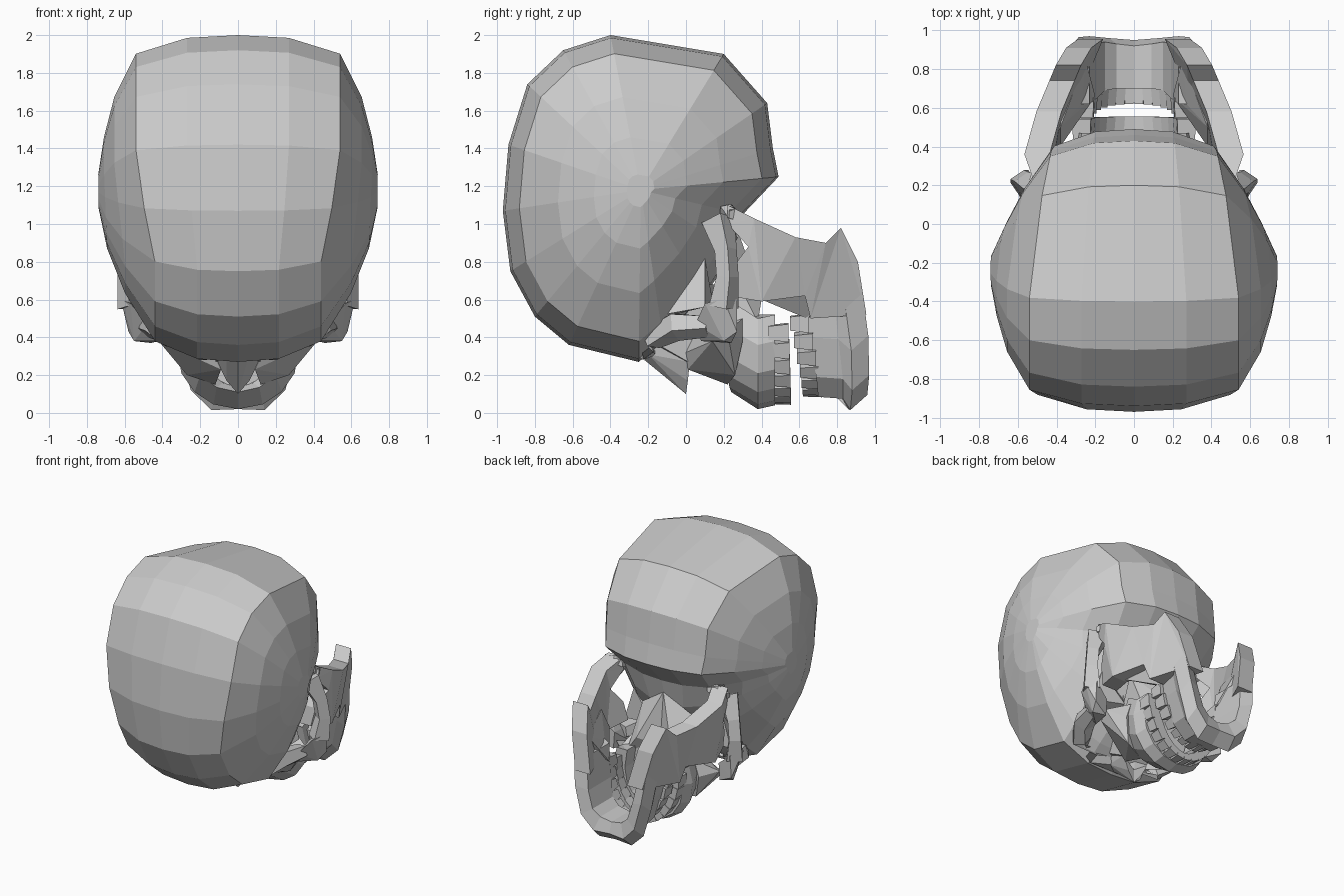
import bpy, bmesh, math
from mathutils import Vector, Matrix

if "Cube" in bpy.data.objects:
    bpy.data.objects.remove(bpy.data.objects["Cube"])


def finish(name, bm, mirror=True):
    bmesh.ops.recalc_face_normals(bm, faces=bm.faces)
    me = bpy.data.meshes.new(name)
    bm.to_mesh(me)
    bm.free()
    ob = bpy.data.objects.new(name, me)
    bpy.context.collection.objects.link(ob)
    if mirror:
        ob.modifiers.new("mirror", 'MIRROR').use_mirror_merge = False
    return ob


def loft(name, sections, mirror=True):
    bm = bmesh.new()
    rings = [[bm.verts.new(p) for p in s] for s in sections]
    n = len(rings[0])
    for a, b in zip(rings, rings[1:]):
        for i in range(n):
            j = (i + 1) % n
            bm.faces.new((a[i], a[j], b[j], b[i]))
    bm.faces.new(rings[0])
    bm.faces.new(rings[-1])
    bmesh.ops.triangulate(bm, faces=[f for f in bm.faces if len(f.verts) > 4])
    return finish(name, bm, mirror)


def hull(name, pts):
    bm = bmesh.new()
    for p in pts:
        bm.verts.new(p)
    bmesh.ops.convex_hull(bm, input=bm.verts)
    junk = [v for v in bm.verts if not v.link_faces]
    bmesh.ops.delete(bm, geom=junk, context='VERTS')
    return finish(name, bm)


def bar(name, path, radii, sides=5):
    pts = [Vector(p) for p in path]
    secs = []
    for i, p in enumerate(pts):
        d = pts[min(i + 1, len(pts) - 1)] - pts[max(i - 1, 0)]
        u = d.cross(Vector((1, 0.2, 0.1))).normalized()
        v = d.normalized().cross(u)
        secs.append([p + radii[i] * (u * math.cos(a) + v * math.sin(a))
                     for a in (2 * math.pi * k / sides for k in range(sides))])
    return loft(name, secs)


def clamp(t):
    return max(0.0, min(1.0, t))


# Braincase: side profile (y, z) shrunk towards the temples
profile = [(.20, 1.90), (-.40, 2.0), (-.65, 1.92), (-.84, 1.74), (-.94, 1.42),
           (-.97, 1.07), (-.93, .75), (-.80, .51), (-.62, .36), (-.25, .27),
           (-.12, .38), (.10, .62), (.25, .85), (.30, 1.05), (.49, 1.25),
           (.46, 1.40), (.43, 1.64)]
slices = [(0, 1), (.27, .982), (.54, .88), (.655, .60), (.71, .34), (.74, .1)]
cy, cz = -.24, 1.18


def skull_point(x, s, p):
    y, z = cy + (p[0] - cy) * s, cz + (p[1] - cz) * s
    x *= 1 - min(.2, .4 * max(0, 1.3 - z)) * min(1, s * s * 1.2)   # narrow forehead
    x *= 1 - .38 * max(0, y + .17)                                 # narrow back
    x *= 1 - .28 * clamp((y + .1) / .4) * clamp((1.2 - z) / .3)    # hollow temple
    return (x, y, z)


cran = [[skull_point(x, s, p) for p in profile] for x, s in slices]
left = [[(-x, y, z) for x, y, z in ring] for ring in cran[:0:-1]]
loft("braincase", left + cran, mirror=False)

# Brow and outer eye socket rim
bar("brow_ridge", [(0, -.21, .34), (.2, -.23, .34), (.34, -.18, .40),
                   (.42, -.05, .46), (.47, .12, .46)], [.06, .06, .07, .08, .06])
# Nose bones
hull("nasal_bone", [(0, -.22, .28), (.06, -.2, .31), (0, 0, .10), (.06, .01, .17),
                    (.11, .02, .27), (.1, -.1, .4), (0, 0, .2)])
# Walls of the eye socket, and pterygoid block behind the palate
hull("inner_socket_wall", [(0, -.2, .36), (.1, -.18, .38), (.12, .03, .26), (.14, .14, .36),
                           (.2, .12, .68), (0, .2, .68), (0, .1, .36)])
hull("pterygoid_block", [(0, .1, .5), (.2, .1, .55), (.24, .38, .48), (.15, .4, .6),
                         (.22, .22, .8), (0, .28, .95), (0, .32, .55)])
hull("socket_back", [(.12, -.15, .5), (.42, -.12, .52), (.46, .1, .56), (.2, .14, .6),
                     (.38, .1, .82), (.1, 0, .8)])
# Upper jaw flank and cheekbone
hull("upper_jaw_side", [(.09, .01, .23), (.13, .0, .32), (.12, .22, .15), (.27, .26, .2),
                        (.3, .15, .3), (.42, .14, .38), (.45, .22, .43), (.32, .3, .38),
                        (.28, .3, .5), (.14, .06, .45)])
hull("cheekbone", [(.42, .08, .38), (.46, .24, .37), (.55, .2, .38), (.58, .27, .43),
                   (.62, .2, .6), (.57, .1, .58), (.48, .05, .47), (.45, .24, .5),
                   (.57, .27, .6)])
bar("cheek_arch", [(.56, .20, .56), (.58, .22, .72), (.56, .21, .86), (.49, .17, 1.02)],
    [.08, .06, .06, .09], 4)
# Tooth-bearing arch of the upper jaw: outer x, outer z, inner x, inner z, top y
arch = [(0, .02, 0, .14, .24), (.13, .045, .08, .16, .23), (.23, .11, .14, .21, .22),
        (.30, .21, .18, .27, .22), (.325, .36, .2, .38, .22), (.29, .5, .18, .52, .24)]
loft("upper_jaw_arch", [[(xo * .87, yt, zo + .09), (xo, .38, zo), (xo * .93, .47, zo + .02),
                         (xi, .47, zi), (xi, .3, zi)] for xo, zo, xi, zi, yt in arch])
hull("palate", [(0, .29, .12), (0, .35, .12), (.15, .3, .2), (.15, .36, .2),
                (.22, .3, .5), (.22, .36, .5), (0, .29, .56), (0, .34, .56)])

# Lower jaw body: outer x, outer z, inner x, inner z, top y, bottom y
body = [(0, .05, 0, .18, .70, .95), (.14, .045, .09, .2, .70, .96),
        (.25, .15, .15, .25, .69, .97), (.31, .36, .19, .38, .65, .965),
        (.345, .62, .23, .62, .62, .93)]
loft("jaw_body", [[(xo * .85, yt, zo + .04), (xo * .93, (yt + yb) / 2, zo + .03),
                   (xo, yb - .09, zo - .03), (xo * .92, yb, zo + .05),
                   (xi, yb - .03, zi), (xi, yt, zi)] for xo, zo, xi, zi, yt, yb in body])

# Rising branch of the lower jaw, a bent plate
outline = [(.955, .52), (.91, .80), (.82, .98), (.74, .90), (.58, .93), (.36, 1.03),
           (.22, 1.10), (.22, 1.0), (.33, .88), (.24, .76), (.22, .62), (.40, .59),
           (.63, .62), (.66, .50)]


def branch_x(y, z):
    x = .58 - .42 * (y - .4) if y > .4 else .58 - .35 * (.4 - y)
    return x - .15 * max(0, .9 - z)


loft("jaw_branch", [[(branch_x(y, z) - t, y, z) for y, z in outline] for t in (.13, .07, 0)])
bar("jaw_condyle", [(.36, .24, 1.06), (.45, .22, 1.06), (.53, .25, 1.05)], [.03, .05, .03])
hull("jaw_inner_bulge", [(.2, .66, .5), (.3, .64, .5), (.27, .62, .64), (.36, .6, .62),
                         (.44, .4, .6), (.38, .4, .62), (.38, .5, .8), (.25, .85, .75),
                         (.33, .9, .7)])


# Teeth: tapered blocks along a half ellipse
def teeth(name, rx, z_back, rz, y_root, y_tip, lift):
    bm = bmesh.new()
    for k in range(7):
        a = .11 + k * .225
        w = .060 + .006 * k
        depth = .05 + .008 * k
        dy = lift * (k / 6) ** 2
        tangent = math.atan2(rz * math.sin(a), rx * math.cos(a))
        mid = Vector((rx * math.sin(a), (y_root + y_tip) / 2 + dy, z_back - rz * math.cos(a)))
        m = (Matrix.Translation(mid) @ Matrix.Rotation(-tangent, 4, 'Y')
             @ Matrix.Diagonal((w, y_tip - y_root, depth, 1)))
        for v in bmesh.ops.create_cube(bm, size=1)['verts']:
            if v.co.y * (y_tip - y_root) < 0:   # root end is slimmer
                v.co.x *= .75
                v.co.z *= .9
            v.co = m @ v.co
    finish(name, bm)


teeth("upper_teeth", .27, .47, .40, .45, .555, -.012)
teeth("lower_teeth", .255, .52, .41, .72, .62, -.07)
